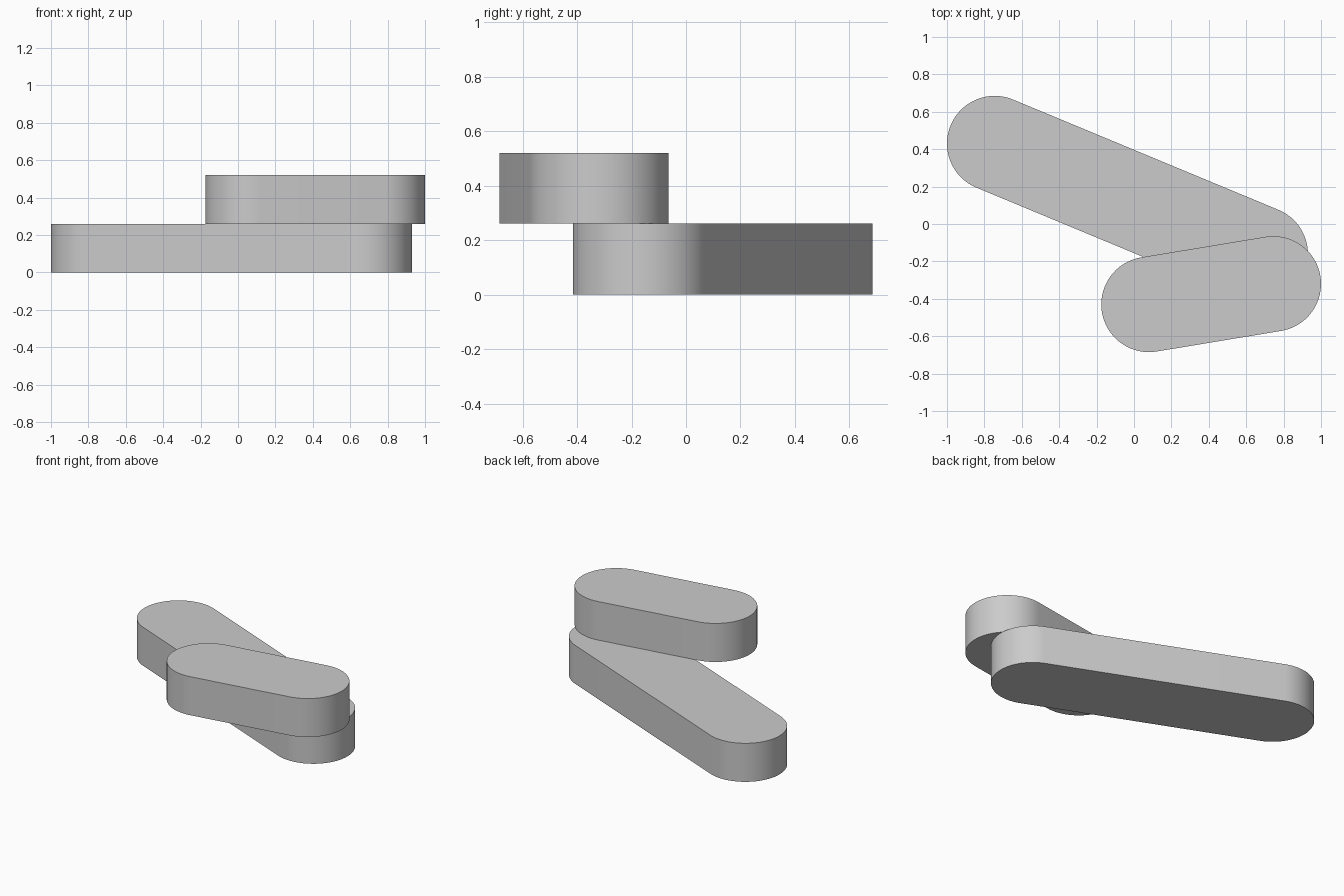
import bpy, bmesh, math
from mathutils import Vector

cube = bpy.data.objects.get("Cube")
if cube:
    bpy.data.objects.remove(cube, do_unlink=True)

RADIUS = 0.255
THICKNESS = 0.26
ARC_STEPS = 32

grey = bpy.data.materials.new("light grey")
grey.use_nodes = True
colour = (0.6, 0.6, 0.6, 1)
grey.diffuse_color = colour
grey.node_tree.nodes["Principled BSDF"].inputs["Base Color"].default_value = colour


def rounded_bar(name, start, end, base):
    """Extrude a flat slot outline with a half circle around each end."""
    start, end = Vector(start), Vector(end)
    along = end - start
    heading = math.atan2(along.y, along.x)
    bm = bmesh.new()
    outline = []
    for centre, first in ((end, heading - math.pi / 2), (start, heading + math.pi / 2)):
        for i in range(ARC_STEPS + 1):
            a = first + math.pi * i / ARC_STEPS
            outline.append(bm.verts.new((centre.x + RADIUS * math.cos(a),
                                         centre.y + RADIUS * math.sin(a), base)))
    bottom = bm.faces.new(outline)
    raised = bmesh.ops.extrude_face_region(bm, geom=[bottom], use_keep_orig=True)
    top = [v for v in raised["geom"] if isinstance(v, bmesh.types.BMVert)]
    bmesh.ops.translate(bm, verts=top, vec=(0, 0, THICKNESS))
    bmesh.ops.recalc_face_normals(bm, faces=bm.faces)
    mesh = bpy.data.meshes.new(name)
    bm.to_mesh(mesh)
    bm.free()
    mesh.materials.append(grey)
    obj = bpy.data.objects.new(name, mesh)
    bpy.context.collection.objects.link(obj)
    # Smooth round ends with crisp rims
    bpy.ops.object.select_all(action="DESELECT")
    obj.select_set(True)
    bpy.context.view_layer.objects.active = obj
    bpy.ops.object.shade_smooth_by_angle(angle=math.radians(30))
    return obj


# Long bar on the ground, short bar stacked over its right-hand end
rounded_bar("lower_long_bar", (-0.745, 0.43), (0.675, -0.16), 0)
rounded_bar("upper_short_bar", (0.08, -0.43), (0.745, -0.32), THICKNESS)
